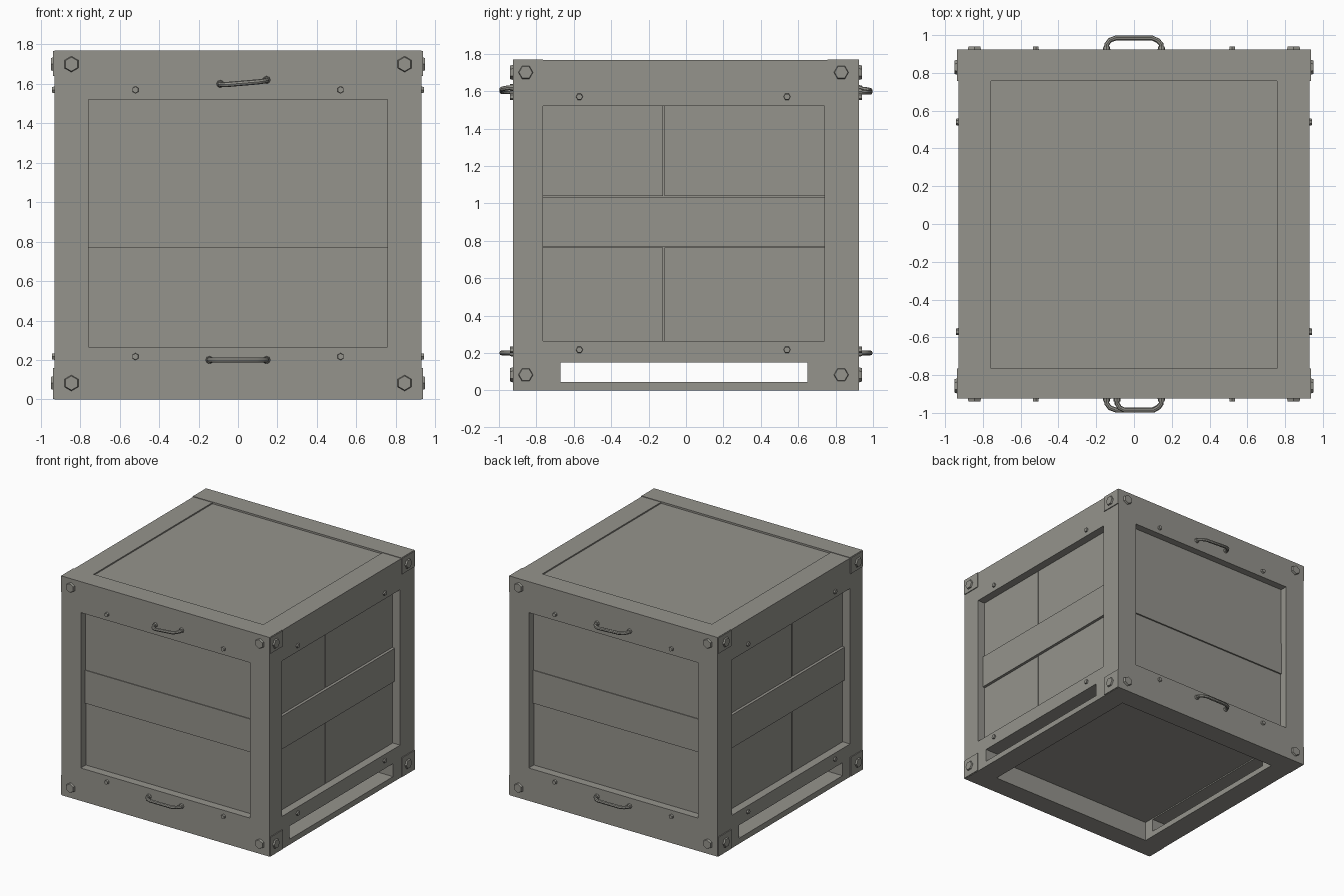
import bpy, bmesh, math
from mathutils import Matrix, Vector

if "Cube" in bpy.data.objects:
    bpy.data.objects.remove(bpy.data.objects["Cube"])

grey = bpy.data.materials.new("weathered_grey")
grey.diffuse_color = (0.30, 0.295, 0.265, 1)
grey.use_nodes = True
grey.node_tree.nodes["Principled BSDF"].inputs["Base Color"].default_value = grey.diffuse_color


def add_object(name, bm):
    mesh = bpy.data.meshes.new(name)
    bm.normal_update()
    bm.to_mesh(mesh)
    bm.free()
    mesh.materials.append(grey)
    ob = bpy.data.objects.new(name, mesh)
    bpy.context.collection.objects.link(ob)
    return ob


def box(name, x, y, z):
    """Box between the given (low, high) limits."""
    x, y, z = sorted(x), sorted(y), sorted(z)
    bm = bmesh.new()
    bmesh.ops.create_cube(bm, size=1)
    bmesh.ops.scale(bm, vec=(x[1] - x[0], y[1] - y[0], z[1] - z[0]), verts=bm.verts)
    bmesh.ops.translate(bm, vec=(sum(x) / 2, sum(y) / 2, sum(z) / 2), verts=bm.verts)
    return add_object(name, bm)


def cut(target, x, y, z):
    cutter = box("cutter", x, y, z)
    cutter.hide_render = True
    mod = target.modifiers.new("cut", "BOOLEAN")
    mod.operation = "DIFFERENCE"
    mod.solver = "EXACT"
    mod.object = cutter
    bpy.context.view_layer.objects.active = target
    bpy.ops.object.modifier_apply(modifier=mod.name)
    bpy.data.objects.remove(cutter)


def bolt(name, pos, normal, radius, height, sides=6):
    """Polygonal bolt head with a tapered rim."""
    bm = bmesh.new()
    rot = Vector((0, 0, 1)).rotation_difference(Vector(normal)).to_matrix().to_4x4()
    bmesh.ops.create_cone(bm, cap_ends=True, segments=sides, radius1=radius,
                          radius2=radius * 0.85, depth=height,
                          matrix=Matrix.Translation(pos) @ rot)
    add_object(name, bm)


X, Y, H = 0.93, 0.925, 1.77
WIN_Z = (0.265, 1.52)
MID_Z = (0.768, 1.035)

# Crate frame: one solid with recessed windows, lid, underside and fork slot
frame = box("crate_frame", (-X, X), (-Y, Y), (0, H))
for s in (-1, 1):
    cut(frame, (-0.757, 0.757), (s * (Y - 0.065), s * 1.2), WIN_Z)
    cut(frame, (s * (X - 0.075), s * 1.2), (-0.765, 0.74), WIN_Z)
cut(frame, (-1.2, 1.2), (-0.765, 0.757), (H - 0.004, 2))
cut(frame, (-0.758, 0.758), (-0.766, 0.758), (H - 0.014, 2))
cut(frame, (-0.75, 0.75), (-0.755, 0.755), (-0.2, 0.16))
cut(frame, (-1.2, 1.2), (-0.67, 0.65), (0.045, 0.15))

# Planks in the front, back and side windows
for s, side in ((-1, "front"), (1, "back")):
    box(side + "_upper_plank", (-0.757, 0.757), (s * 0.83, s * 0.866), (MID_Z[1], WIN_Z[1]))
    box(side + "_middle_plank", (-0.757, 0.757), (s * 0.83, s * 0.872), MID_Z)
for s, side in ((-1, "left"), (1, "right")):
    box(side + "_middle_plank", (s * 0.82, s * 0.882), (-0.765, 0.74), MID_Z)
    for row, z in (("lower", (WIN_Z[0], MID_Z[0] - 0.004)), ("upper", (MID_Z[1] + 0.004, WIN_Z[1]))):
        for part, y in (("a", (-0.765, -0.124)), ("b", (-0.115, 0.74))):
            box(f"{side}_{row}_plank_{part}", (s * 0.82, s * 0.864), y, z)

# Corner plates on the sides, and all bolts
for s in (-1, 1):
    for ys in (-1, 1):
        inner = -0.765 if ys < 0 else 0.757
        for z, zb, zs in (((1.64, H - 0.003), 1.70, 1.57), ((0.003, 0.158), 0.083, 0.217)):
            box("corner_plate", (s * 0.92, s * 0.937), (inner, ys * (Y - 0.002)), z)
            bolt("side_corner_bolt", (s * 0.939, -0.857 if ys < 0 else 0.83, zb), (s, 0, 0), 0.042, 0.02)
            bolt("side_small_bolt", (s * 0.932, -0.57 if ys < 0 else 0.54, zs), (s, 0, 0), 0.02, 0.02)
            bolt("end_corner_bolt", (s * 0.845, ys * 0.93, zb), (0, ys, 0), 0.042, 0.022)
            bolt("end_small_bolt", (s * 0.52, ys * 0.93, zs), (0, ys, 0), 0.019, 0.022)


def handle(name, sy, z, x0, x1, tilt):
    """Bent bar handle following a short path out from the rail."""
    curve = bpy.data.curves.new(name, "CURVE")
    curve.dimensions = "3D"
    curve.bevel_depth = 0.013
    curve.bevel_resolution = 2
    curve.use_fill_caps = True
    path = [(0, -0.01), (0, 0.025), (0.06, 0.048), (0.17, 0.06),
            (0.83, 0.06), (0.94, 0.045), (1, 0.025), (1, -0.01)]
    sp = curve.splines.new("POLY")
    sp.points.add(len(path) - 1)
    for p, (t, out) in zip(sp.points, path):
        sag = -0.1 * out if tilt else 0
        p.co = (x0 + (x1 - x0) * t, sy * (Y + out), z + tilt * (t - 0.5) + sag, 1)
    ob = bpy.data.objects.new(name, curve)
    bpy.context.collection.objects.link(ob)
    bpy.ops.object.select_all(action="DESELECT")
    ob.select_set(True)
    bpy.context.view_layer.objects.active = ob
    bpy.ops.object.convert(target="MESH")
    ob = bpy.context.view_layer.objects.active
    ob.data.materials.clear()
    ob.data.materials.append(grey)
    bpy.ops.object.shade_smooth_by_angle(angle=math.radians(40))
    # Round mounts where the bar meets the rail
    for x, dz in ((x0, -tilt / 2), (x1, tilt / 2)):
        bolt(name + "_mount", (x, sy * (Y + 0.006), z + dz), (0, sy, 0), 0.02, 0.018, 8)


# Handles
handle("front_upper_handle", -1, 1.61, -0.09, 0.145, 0.02)
handle("front_lower_handle", -1, 0.2, -0.145, 0.145, 0)
handle("back_upper_handle", 1, 1.605, -0.145, 0.145, -0.015)
handle("back_lower_handle", 1, 0.2, -0.145, 0.145, 0)
